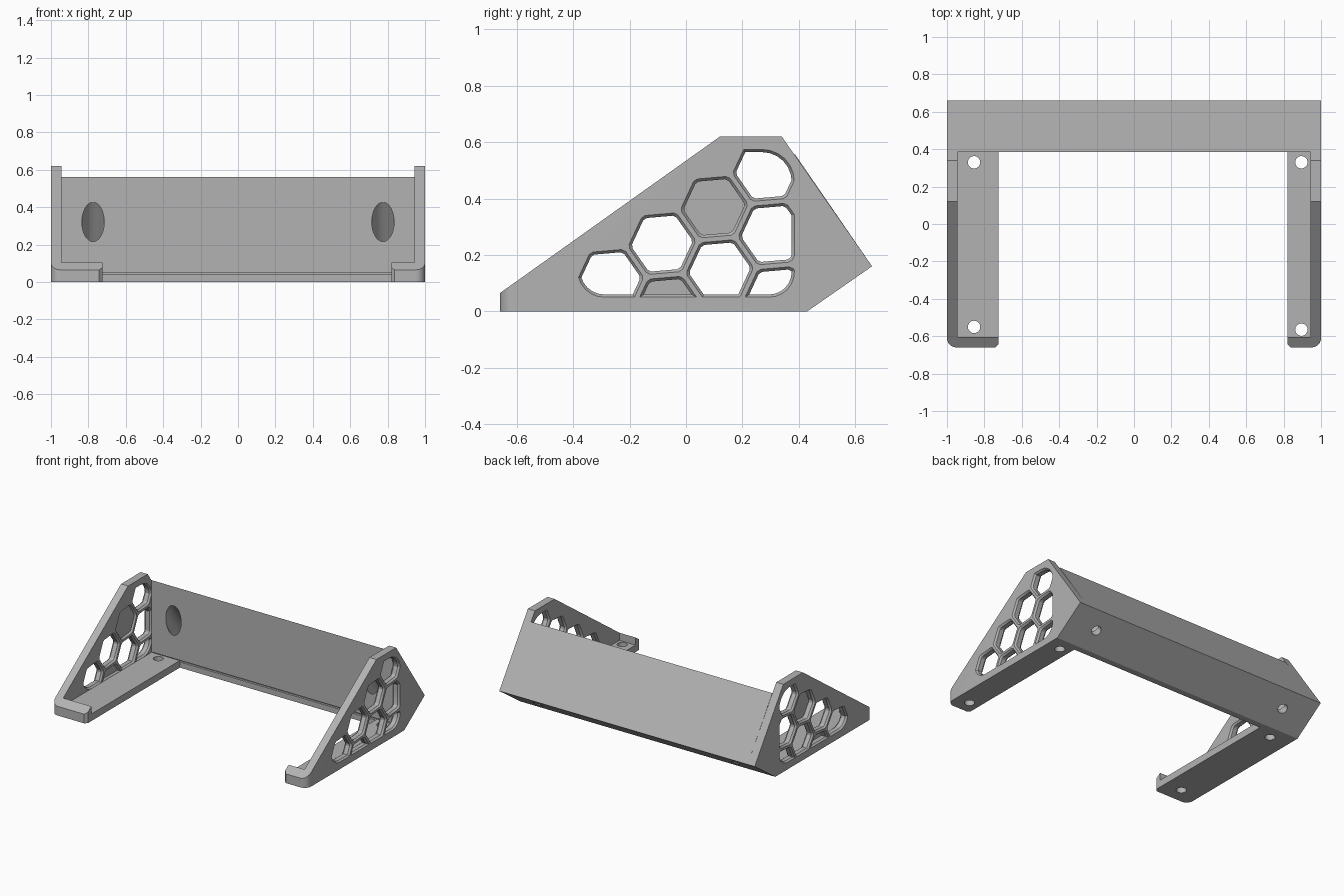
import bpy, bmesh, math
from mathutils import Vector, Matrix

cube = bpy.data.objects.get("Cube")
if cube:
    bpy.data.objects.remove(cube)

grey = bpy.data.materials.new("matte_grey")
grey.use_nodes = True
grey.diffuse_color = (0.45, 0.45, 0.45, 1)
grey.node_tree.nodes["Principled BSDF"].inputs["Base Color"].default_value = (0.45, 0.45, 0.45, 1)


def finish(name, bm):
    bmesh.ops.recalc_face_normals(bm, faces=bm.faces[:])
    mesh = bpy.data.meshes.new(name)
    bm.to_mesh(mesh)
    bm.free()
    mesh.materials.append(grey)
    obj = bpy.data.objects.new(name, mesh)
    bpy.context.collection.objects.link(obj)
    return obj


def prism(name, profile, x0, x1, bevel_x=None, radius=0, segments=1):
    """Extrude a (y, z) profile along x; optionally bevel the front upright edge at bevel_x."""
    bm = bmesh.new()
    face = bm.faces.new([bm.verts.new((x0, y, z)) for y, z in profile])
    new = bmesh.ops.extrude_face_region(bm, geom=[face])["geom"]
    bmesh.ops.translate(bm, vec=(x1 - x0, 0, 0),
                        verts=[v for v in new if isinstance(v, bmesh.types.BMVert)])
    if bevel_x is not None:
        edges = [e for e in bm.edges
                 if all(abs(v.co.x - bevel_x) < 1e-4 and abs(v.co.y - FRONT) < 1e-4 for v in e.verts)]
        bmesh.ops.bevel(bm, geom=edges, offset=radius, segments=segments, profile=0.5,
                        affect='EDGES')
    return finish(name, bm)


def hulls(name, pairs, x0, x1):
    """One solid per pair of convex outlines, the first at x0 and the second at x1."""
    bm = bmesh.new()
    for a, b in pairs:
        part = bmesh.new()
        for outline, x in ((a, x0), (b, x1)):
            for y, z in outline:
                part.verts.new((x, y, z))
        bmesh.ops.remove_doubles(part, verts=part.verts[:], dist=1e-5)
        bmesh.ops.convex_hull(part, input=part.verts[:])
        temp = bpy.data.meshes.new("temp")
        part.to_mesh(temp)
        part.free()
        bm.from_mesh(temp)
        bpy.data.meshes.remove(temp)
    return finish(name, bm)


def rods(name, specs):
    """Cylinders given as (start, end, radius)."""
    bm = bmesh.new()
    for start, end, radius in specs:
        a, b = Vector(start), Vector(end)
        turn = (b - a).to_track_quat('Z', 'Y').to_matrix().to_4x4()
        bmesh.ops.create_cone(bm, cap_ends=True, segments=40, radius1=radius, radius2=radius,
                              depth=(b - a).length, matrix=Matrix.Translation((a + b) / 2) @ turn)
    return finish(name, bm)


def cut(obj, cutter):
    mod = obj.modifiers.new("cut", 'BOOLEAN')
    mod.operation, mod.solver, mod.object = 'DIFFERENCE', 'EXACT', cutter
    bpy.context.view_layer.update()
    result = bpy.data.meshes.new_from_object(
        obj.evaluated_get(bpy.context.evaluated_depsgraph_get()))
    obj.modifiers.clear()
    obj.data = result
    bpy.data.objects.remove(cutter)


def smooth(obj):
    bpy.ops.object.select_all(action='DESELECT')
    obj.select_set(True)
    bpy.context.view_layer.objects.active = obj
    bpy.ops.object.shade_smooth_by_angle(angle=math.radians(25))


def arc(cy, cz, r, start):
    return [(cy + r * math.cos(math.radians(start + 15 * i)),
             cz + r * math.sin(math.radians(start + 15 * i))) for i in range(7)]


def window_frame(inset):
    """Rounded outline that limits the honeycomb, counter-clockwise."""
    return (arc(-0.29, 0.145, 0.095 - inset, 180) + arc(0.295, 0.14, 0.09 - inset, 270)
            + arc(0.27, 0.46, 0.115 - inset, 0) + [(-0.385 + inset, 0.575 - inset)])


def clip(poly, frame):
    """Convex polygon clipping."""
    for (ay, az), (by, bz) in zip(frame, frame[1:] + frame[:1]):
        def side(p):
            return (by - ay) * (p[1] - az) - (bz - az) * (p[0] - ay)
        out = []
        for p, q in zip(poly, poly[1:] + poly[:1]):
            sp, sq = side(p), side(q)
            if sp >= 0:
                out.append(p)
            if sp * sq < 0:
                t = sp / (sp - sq)
                out.append((p[0] + t * (q[0] - p[0]), p[1] + t * (q[1] - p[1])))
        poly = out
    return poly


def hexagon(cy, cz, r):
    angles = [math.radians(5 + 60 * k + d) for k in range(6) for d in (-4, 4)]
    return [(cy + r * math.cos(a), cz + r * math.sin(a)) for a in angles]


FRONT, INNER, FLOOR, BAR = -0.66, 0.945, 0.05, 0.385

# Honeycomb cell outlines: wide at the panel faces, narrow in the middle
PITCH = 0.226
u = Vector((math.cos(math.radians(35)), math.sin(math.radians(35)))) * PITCH
v = Vector((math.cos(math.radians(-85)), math.sin(math.radians(-85)))) * PITCH
cells = [Vector((0.1, 0.37)) + u * i + v * j
         for i, j in ((1, 0), (0, 0), (-1, 0), (-2, 0), (0, 1), (1, 1), (-1, 1), (1, 2))]
wide = [clip(hexagon(*c, 0.117), window_frame(0)) for c in cells]
narrow = [clip(hexagon(*c, 0.106), window_frame(0.01)) for c in cells]

panel_profile = [(FRONT, 0), (0.43, 0), (0.66, 0.16), (0.34, 0.62), (0.12, 0.62), (FRONT, 0.065)]
foot_profile = [(FRONT, 0), (BAR, 0), (BAR, FLOOR), (-0.605, FLOOR), (-0.605, 0.104), (FRONT, 0.065)]

for side, s, foot_edge, hole_x, hole_y in (("right", -1, 0.725, 0.855, -0.55),
                                           ("left", 1, 0.82, 0.895, -0.565)):
    # Side panel with chamfered honeycomb windows
    panel = prism(side + "_side_panel", panel_profile, s * INNER, s, s, 0.05, 6)
    cut(panel, hulls("cutter", list(zip(narrow, narrow)), s * 0.9, s * 1.1))
    for face_x, step in ((1, -0.012), (INNER, 0.012)):
        cut(panel, hulls("cutter", list(zip(wide, narrow)), s * (face_x - step * 0.05),
                         s * (face_x + step)))
    smooth(panel)
    # Foot strip with front lip and screw holes
    foot = prism(side + "_foot", foot_profile, s * foot_edge, s * INNER, s * foot_edge, 0.017)
    cut(foot, rods("cutter", [((s * hole_x, y, -0.1), (s * hole_x, y, 0.2), 0.033)
                              for y in (hole_y, 0.33)]))
    smooth(foot)

# Crossbar with a thin groove above its bottom edge
bar = prism("crossbar", [(BAR, 0), (0.43, 0), (0.66, 0.16), (BAR, 0.56), (BAR, 0.052),
                         (0.4, 0.052), (0.4, 0.04), (BAR, 0.04)], -INNER, INNER)

# Slanted screw bores: wide pocket from the front, narrow hole through the underside
axis = Vector((0, -0.571, 0.821))
starts = [Vector((x, 0.55, 0.084)) for x in (-0.775, 0.775)]
cut(bar, rods("cutter", [(p + axis * 0.05, p + axis * 0.55, 0.06) for p in starts]))
cut(bar, rods("cutter", [(p - axis * 0.1, p + axis * 0.1, 0.033) for p in starts]))
smooth(bar)
